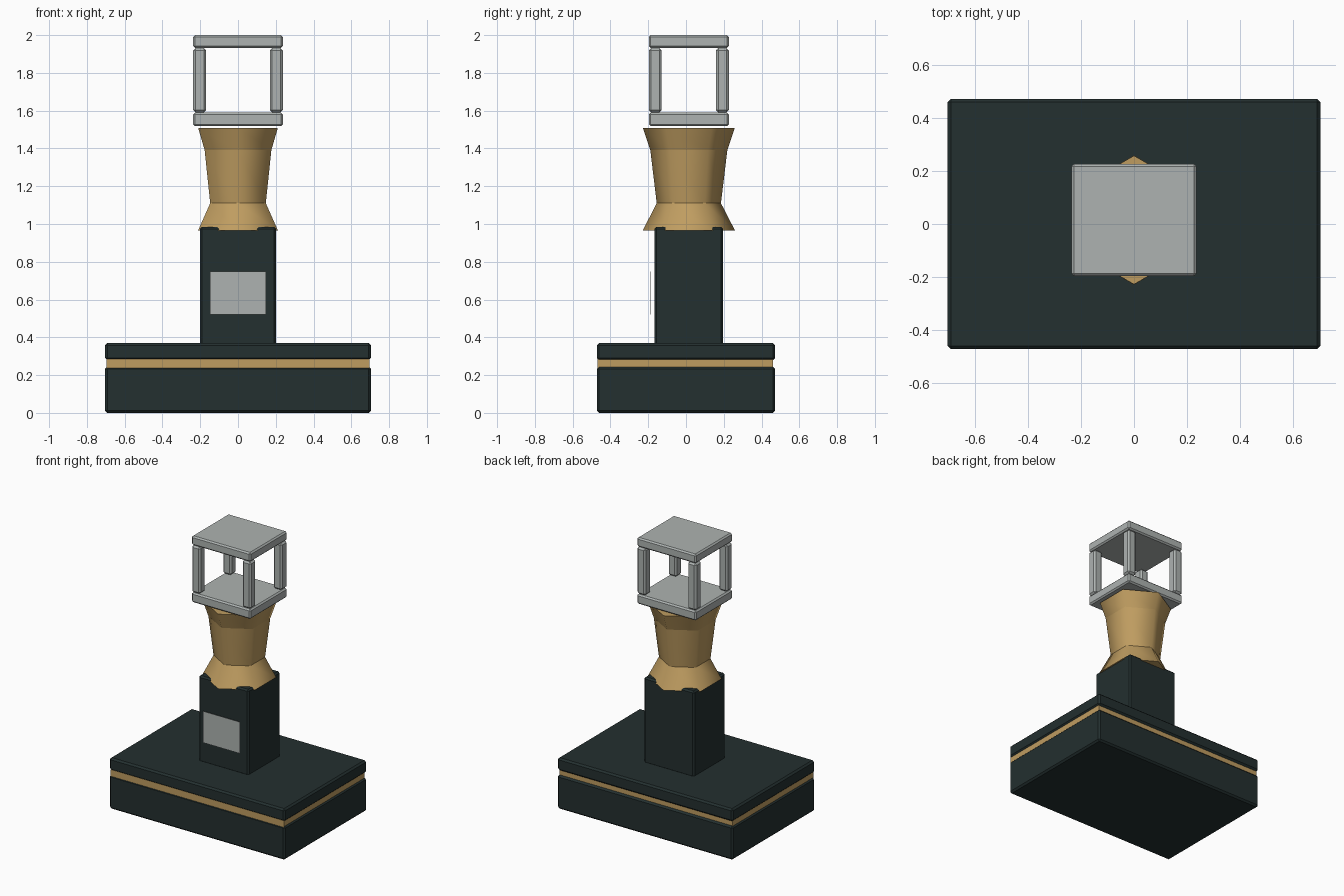
import bpy, math

if "Cube" in bpy.data.objects:
    bpy.data.objects.remove(bpy.data.objects["Cube"])

CY = 0.015  # depth centre of the column, cup and cage


def material(name, rgb):
    m = bpy.data.materials.new(name)
    m.diffuse_color = (*rgb, 1)
    m.use_nodes = True
    m.node_tree.nodes["Principled BSDF"].inputs["Base Color"].default_value = m.diffuse_color
    return m


dark = material("dark green", (0.017, 0.029, 0.029))
gold = material("gold", (0.52, 0.335, 0.118))
silver = material("silver", (0.42, 0.45, 0.44))


def box(name, x, y, z, mat, bevel=0.0):
    """Box from (min, max) pairs with an optional chamfer."""
    bpy.ops.mesh.primitive_cube_add(
        size=1, location=[(a + b) / 2 for a, b in (x, y, z)])
    o = bpy.context.object
    o.name = name
    o.scale = [b - a for a, b in (x, y, z)]
    bpy.ops.object.transform_apply(location=False, rotation=False, scale=True)
    o.data.materials.append(mat)
    if bevel:
        b = o.modifiers.new("chamfer", 'BEVEL')
        b.width = bevel
        b.segments = 1
    return o


def hex_cone(name, z0, r0, z1, r1):
    """Six-sided tapered section with points facing front and back."""
    bpy.ops.mesh.primitive_cone_add(
        vertices=6, radius1=r0, radius2=r1, depth=z1 - z0,
        location=(0, CY, (z0 + z1) / 2))
    o = bpy.context.object
    o.name = name
    o.data.materials.append(gold)
    bpy.ops.object.shade_smooth_by_angle(angle=math.radians(61))


# Stepped base with gold inlay
box("base_block", (-0.704, 0.704), (-0.472, 0.472), (0, 0.245), dark, 0.012)
box("base_inlay", (-0.695, 0.695), (-0.468, 0.46), (0.236, 0.286), gold)
box("base_slab", (-0.704, 0.704), (-0.472, 0.472), (0.279, 0.37), dark, 0.012)

# Column and its front plaque
box("column", (-0.201, 0.201), (CY - 0.182, CY + 0.182), (0.36, 0.985), dark, 0.011)
box("plaque", (-0.147, 0.147), (-0.189, -0.185), (0.52, 0.748), silver)

# Faceted gold stem
hex_cone("stem_foot", 0.966, 0.244, 1.11, 0.17)
hex_cone("stem_body", 1.11, 0.17, 1.392, 0.204)
hex_cone("stem_rim", 1.392, 0.204, 1.507, 0.243)

# Open cage on top: two plates and four corner posts
HX, HY, W = 0.237, 0.212, 0.068
for name, z in (("cage_floor", (1.518, 1.589)), ("cage_roof", (1.933, 2.0))):
    box(name, (-HX, HX), (CY - HY, CY + HY), z, silver, 0.01)
for sx, side in ((-1, "left"), (1, "right")):
    for sy, end in ((-1, "front"), (1, "back")):
        cx, cy = sx * (HX - W / 2), CY + sy * (HY - W / 2)
        box(f"cage_post_{end}_{side}", (cx - W / 2, cx + W / 2),
            (cy - W / 2, cy + W / 2), (1.591, 1.931), silver, 0.012)
